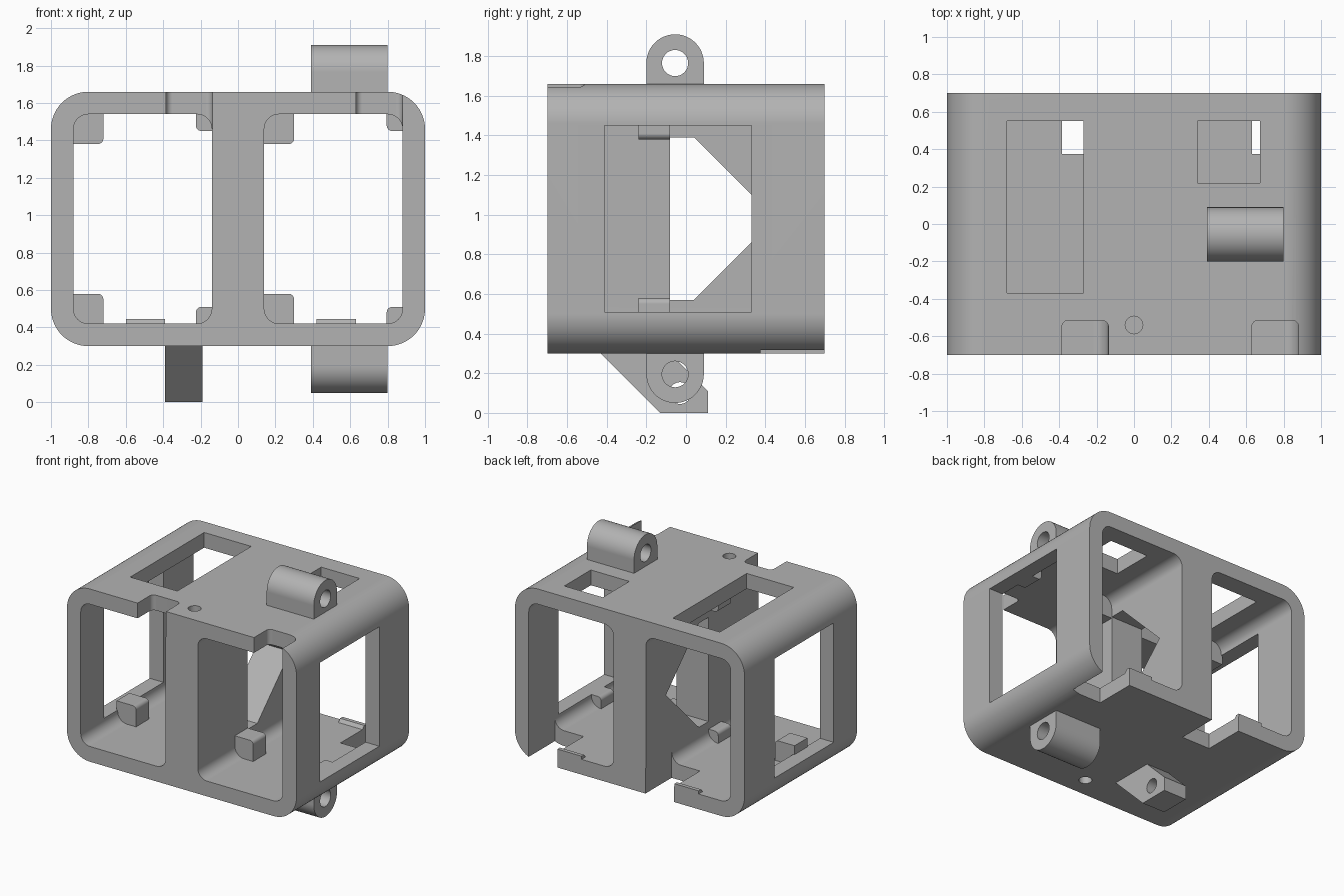
import bpy, bmesh
from math import sin, cos, pi
from mathutils import Vector

cube = bpy.data.objects.get("Cube")
if cube:
    bpy.data.objects.remove(cube, do_unlink=True)

grey = bpy.data.materials.new("plain_grey")
grey.use_nodes = True
grey.diffuse_color = (0.45, 0.45, 0.45, 1)
grey.node_tree.nodes["Principled BSDF"].inputs["Base Color"].default_value = grey.diffuse_color

PLACE = {
    "x": lambda u, v, w: (w, u, v),
    "y": lambda u, v, w: (u, w, v),
    "z": lambda u, v, w: (u, v, w),
}


def prism(name, points, axis, start, end):
    """Extrude a flat outline along one axis."""
    bm = bmesh.new()
    base = bm.faces.new([bm.verts.new(PLACE[axis](u, v, start)) for u, v in points])
    top = bmesh.ops.extrude_face_region(bm, geom=[base])
    shift = Vector(PLACE[axis](0, 0, end - start))
    bmesh.ops.translate(bm, vec=shift, verts=[g for g in top["geom"] if isinstance(g, bmesh.types.BMVert)])
    bmesh.ops.recalc_face_normals(bm, faces=bm.faces)
    mesh = bpy.data.meshes.new(name)
    bm.to_mesh(mesh)
    bm.free()
    mesh.materials.append(grey)
    obj = bpy.data.objects.new(name, mesh)
    bpy.context.collection.objects.link(obj)
    return obj


def arc(u, v, r, a0, a1, steps):
    angles = [a0 + (a1 - a0) * i / steps for i in range(steps + 1)]
    return [(u + r * cos(a), v + r * sin(a)) for a in angles]


def circle(u, v, r, steps=32):
    return arc(u, v, r, 0, 2 * pi, steps)[:-1]


def rect(u0, u1, v0, v1, r=(0, 0, 0, 0), steps=8):
    """Rectangle with a radius per corner, from the upper right, anticlockwise."""
    corners = [(u1, v1, -1, -1), (u0, v1, 1, -1), (u0, v0, 1, 1), (u1, v0, -1, 1)]
    points = []
    for i, (u, v, su, sv) in enumerate(corners):
        if r[i]:
            points += arc(u + su * r[i], v + sv * r[i], r[i], i * pi / 2, (i + 1) * pi / 2, steps)
        else:
            points.append((u, v))
    return points


def activate(obj):
    bpy.ops.object.select_all(action="DESELECT")
    obj.select_set(True)
    bpy.context.view_layer.objects.active = obj


def cut(obj, points, axis, start, end):
    cutter = prism("cutter", points, axis, start, end)
    cutter.hide_render = True
    activate(obj)
    mod = obj.modifiers.new("cut", "BOOLEAN")
    mod.operation, mod.solver, mod.object = "DIFFERENCE", "EXACT", cutter
    bpy.ops.object.modifier_apply(modifier=mod.name)
    bpy.data.objects.remove(cutter, do_unlink=True)


def smooth(obj):
    activate(obj)
    bpy.ops.object.shade_smooth_by_angle(angle=0.5)
    mod = obj.modifiers.new("flat_weight", "WEIGHTED_NORMAL")
    mod.keep_sharp = True


# Rounded outer shell with two open bays
shell = prism("twin_bay_frame", rect(-1, 1, 0.30, 1.66, (0.2,) * 4, 14), "y", -0.70, 0.70)
bays = [(-0.88, -0.14), (0.14, 0.88)]
for x0, x1 in bays:
    cut(shell, rect(x0, x1, 0.42, 1.54, (0.08,) * 4), "y", -0.8, 0.8)

# Side windows and the pointed opening in the divider
for x0, x1 in [(-1.1, -0.84), (0.84, 1.1)]:
    cut(shell, rect(-0.41, 0.33, 0.51, 1.45), "x", x0, x1)
cut(shell, [(-0.08, 0.57), (0.04, 0.57), (0.45, 0.98), (0.04, 1.39), (-0.08, 1.39)], "x", -0.2, 0.2)

# Roof windows
cut(shell, rect(-0.68, -0.27, -0.37, 0.55), "z", 1.5, 1.8)
cut(shell, rect(0.34, 0.675, 0.22, 0.55), "z", 1.5, 1.8)

# Notches in the roof at the front and in the floor at the back
for x0, x1 in [(-0.385, -0.137), (0.63, 0.88)]:
    cut(shell, rect(x0, x1, -0.8, -0.515, (0.035, 0.035, 0, 0)), "z", 1.46, 1.8)
    cut(shell, rect(x0, x1, 0.375, 0.8), "z", 0.2, 0.5)

# Small blind holes in the divider ends
for z0, z1 in [(0.2, 0.45), (1.51, 1.8)]:
    cut(shell, circle(0, -0.54, 0.047), "z", z0, z1)
smooth(shell)

# Stop blocks in the corners of each bay, and a low ridge at the back
for side, (x0, x1) in zip(("right", "left"), bays):
    c = 0.03
    blocks = {
        "lower_wide_stop": rect(x0 - 0.01, x0 + 0.16, 0.41, 0.58, (c, 0, 0, 0)),
        "upper_wide_stop": rect(x0 - 0.01, x0 + 0.16, 1.38, 1.55, (0, 0, 0, c)),
        "lower_small_stop": rect(x1 - 0.085, x1 + 0.01, 0.41, 0.51, (0, c, 0, 0)),
        "upper_small_stop": rect(x1 - 0.085, x1 + 0.01, 1.45, 1.55, (0, 0, c, 0)),
    }
    for name, outline in blocks.items():
        smooth(prism(side + "_" + name, outline, "y", -0.24, -0.08))
    prism(side + "_back_ridge", [(0.64, 0.41), (0.70, 0.41), (0.70, 0.445), (0.67, 0.445)],
          "x", x1 - 0.46, x1 - 0.25)

# Hinge barrels above and below
for name, zc, base, turn in [("upper_hinge", 1.765, 1.64, 0), ("lower_hinge", 0.195, 0.32, pi)]:
    outline = arc(-0.055, zc, 0.145, turn, turn + pi, 24)
    outline += [(outline[-1][0], base), (outline[0][0], base)]
    hinge = prism(name, outline, "x", 0.39, 0.80)
    cut(hinge, circle(-0.055, zc, 0.066), "x", 0.3, 0.9)
    smooth(hinge)

# Slanted lug under the floor
lug = prism("slanted_lug", [(-0.45, 0.32), (-0.13, 0), (0.11, 0), (0.11, 0.11), (-0.10, 0.32)],
            "x", -0.39, -0.19)
cut(lug, circle(-0.03, 0.10, 0.055), "x", -0.5, 0)
smooth(lug)
